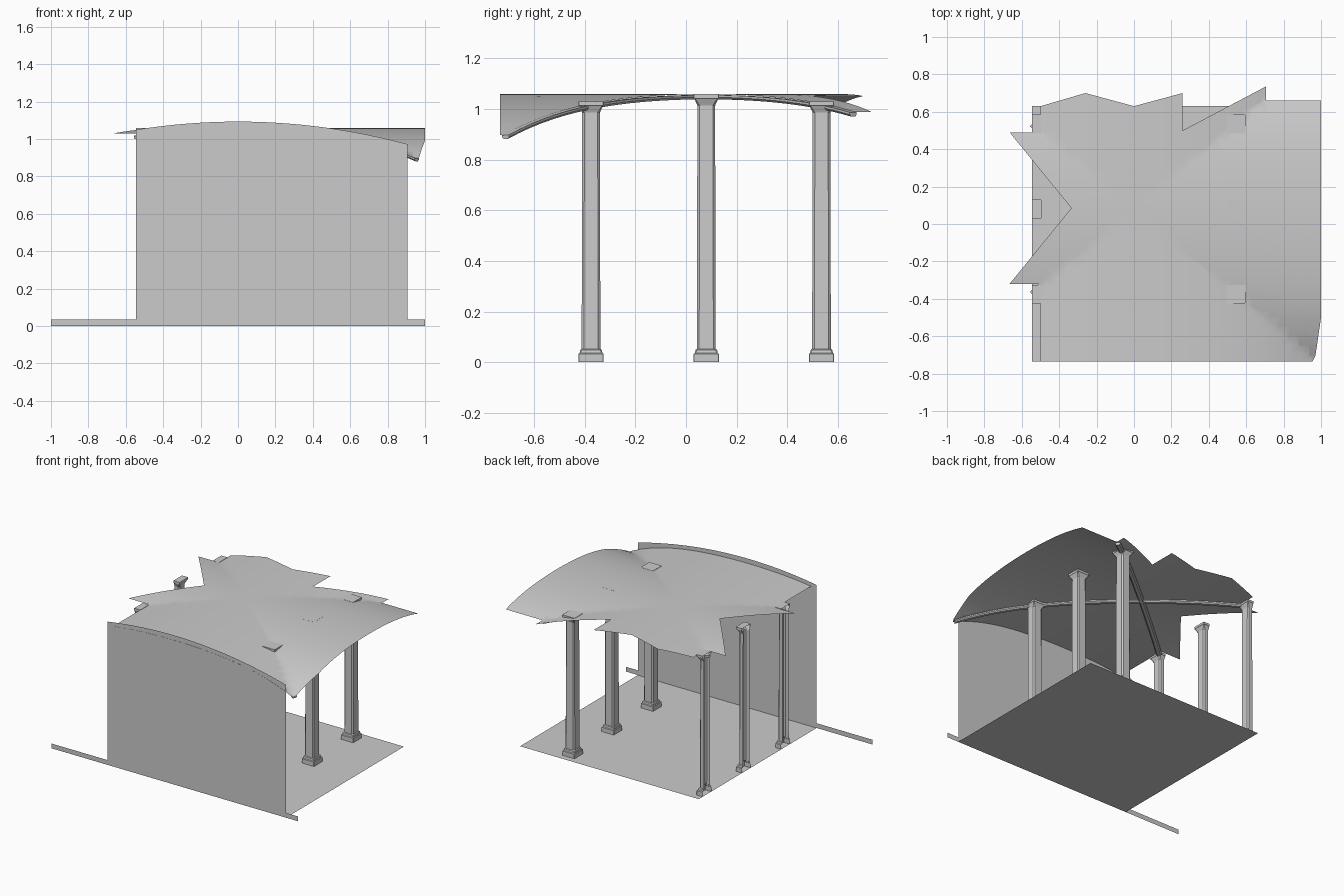
import bpy, bmesh, math
from mathutils import Vector

if "Cube" in bpy.data.objects:
    bpy.data.objects.remove(bpy.data.objects["Cube"])

CY = 0.08            # vault centre in y
RATIO = 0.455 / 0.545
TOP = 1.058


def vault(x, y):
    """Groin vault height: two crossing elliptical barrels."""
    d = min(abs(x) * RATIO, abs(y - CY))
    return TOP - 0.15 * d**2 - 0.16 * d**4


def finish(name, bm, smooth=None):
    me = bpy.data.meshes.new(name)
    bm.to_mesh(me)
    bm.free()
    ob = bpy.data.objects.new(name, me)
    bpy.context.collection.objects.link(ob)
    if smooth:
        bpy.ops.object.select_all(action='DESELECT')
        ob.select_set(True)
        bpy.context.view_layer.objects.active = ob
        bpy.ops.object.shade_smooth_by_angle(angle=math.radians(smooth))
    return ob


def sheet(name, pts):
    bm = bmesh.new()
    bm.faces.new([bm.verts.new(p) for p in pts])
    bm.normal_update()
    return finish(name, bm)


def loft(bm, rings):
    rows = [[bm.verts.new(p) for p in r] for r in rings]
    n = len(rows[0])
    for a, b in zip(rows, rows[1:]):
        for i in range(n):
            j = (i + 1) % n
            bm.faces.new((a[i], a[j], b[j], b[i]))
    bm.faces.new(rows[0][::-1])
    bm.faces.new(rows[-1])
    bmesh.ops.recalc_face_normals(bm, faces=bm.faces)


# floor, skirting line and arched wall
sheet("floor", [(-.545, -.735, 0), (.905, -.735, 0), (.905, .63, 0), (-.545, .63, 0)])
sheet("ground_strip", [(-1, -.735, 0), (1, -.735, 0), (1, -.735, .035), (-1, -.735, .035)])
N = 36
arc = [.905 - 1.45 * i / N for i in range(N + 1)]
sheet("arched_wall", [(-.545, -.734, 0), (.905, -.734, 0)] +
      [(x, -.734, 1.093 - .147 * x * x) for x in arc])

# torn vault shell: flat outline, sliced, then lifted to the vault height
outline = [(-.5, .63), (-.5, .49), (-.665, .49), (-.335, .085), (-.665, -.32),
           (-.5, -.32), (-.5, -.735), (.955, -.735), (.97, -.705), (.915, -.62),
           (.95, -.63), (.905, -.5), (1, -.5), (1, .66), (.705, .66), (.705, .735),
           (.26, .5), (.26, .7), (0, .63), (-.26, .7), (-.26, .5)]
bm = bmesh.new()
bm.faces.new([bm.verts.new((x, y, 0)) for x, y in outline])
bmesh.ops.triangulate(bm, faces=bm.faces[:])


def cut(co, no):
    bmesh.ops.bisect_plane(bm, geom=bm.verts[:] + bm.edges[:] + bm.faces[:],
                           dist=1e-5, plane_co=co, plane_no=no)


for s in (1, -1):
    cut((0, CY, 0), Vector((RATIO, s, 0)))
for i in range(-13, 20):
    cut((i * .052, 0, 0), (1, 0, 0))
for i in range(-15, 13):
    cut((0, CY + i * .052, 0), (0, 1, 0))
for v in bm.verts:
    v.co.z = vault(v.co.x, v.co.y)
bm.normal_update()
if sum(f.normal.z for f in bm.faces) < 0:
    bmesh.ops.reverse_faces(bm, faces=bm.faces[:])
finish("vault_shell", bm, 40)


# diagonal ribs hugging the underside of the groins
def rib(name, a, b):
    a, b = Vector(a), Vector(b)
    side = Vector((-(b - a).y, (b - a).x)).normalized()
    rings = []
    for i in range(29):
        p = a.lerp(b, i / 28)
        d = abs(p.y - CY)
        z = TOP - 0.15 * d**2 - 0.16 * d**4
        rings.append([(p.x + side.x * w, p.y + side.y * w, z + h)
                      for w, h in ((-.018, -.003), (.018, -.003), (.018, -.012),
                                   (.010, -.020), (-.010, -.020), (-.018, -.012))])
    bm = bmesh.new()
    loft(bm, rings)
    finish(name, bm, 30)


rib("long_rib", (.955, CY - .955 * RATIO + .005), (-.545, CY + .455))
rib("short_rib", (.695, CY + .695 * RATIO), (-.545, CY - .455))


# columns: chamfered square rings from base to capital
def column(name, x, y, top, half=False):
    prof = [(0, .05, .002), (.032, .05, .002), (.036, .045, .004), (.048, .043, .006),
            (.052, .037, .009), (top - .045, .035, .009), (top - .040, .037, .008),
            (top - .018, .047, .004), (top - .016, .050, .002), (top, .050, .002)]
    rings = []
    for z, r, c in prof:
        q = [(r, r - c), (r - c, r), (c - r, r), (-r, r - c),
             (-r, c - r), (c - r, -r), (r - c, -r), (r, c - r)]
        rings.append([(x + u, y + v, z) for u, v in q])
    bm = bmesh.new()
    loft(bm, rings)
    if half:
        bmesh.ops.bisect_plane(bm, geom=bm.verts[:] + bm.edges[:] + bm.faces[:],
                               plane_co=(x, y, 0), plane_no=(-1, 0, 0),
                               clear_outer=True)
    finish(name, bm)


for tag, y, top in (("front", CY - .455, 1.03), ("middle", CY, 1.058), ("back", CY + .455, 1.03)):
    column(tag + "_column", .545, y, top)
    column(tag + "_half_column", -.545, y, top, True)
